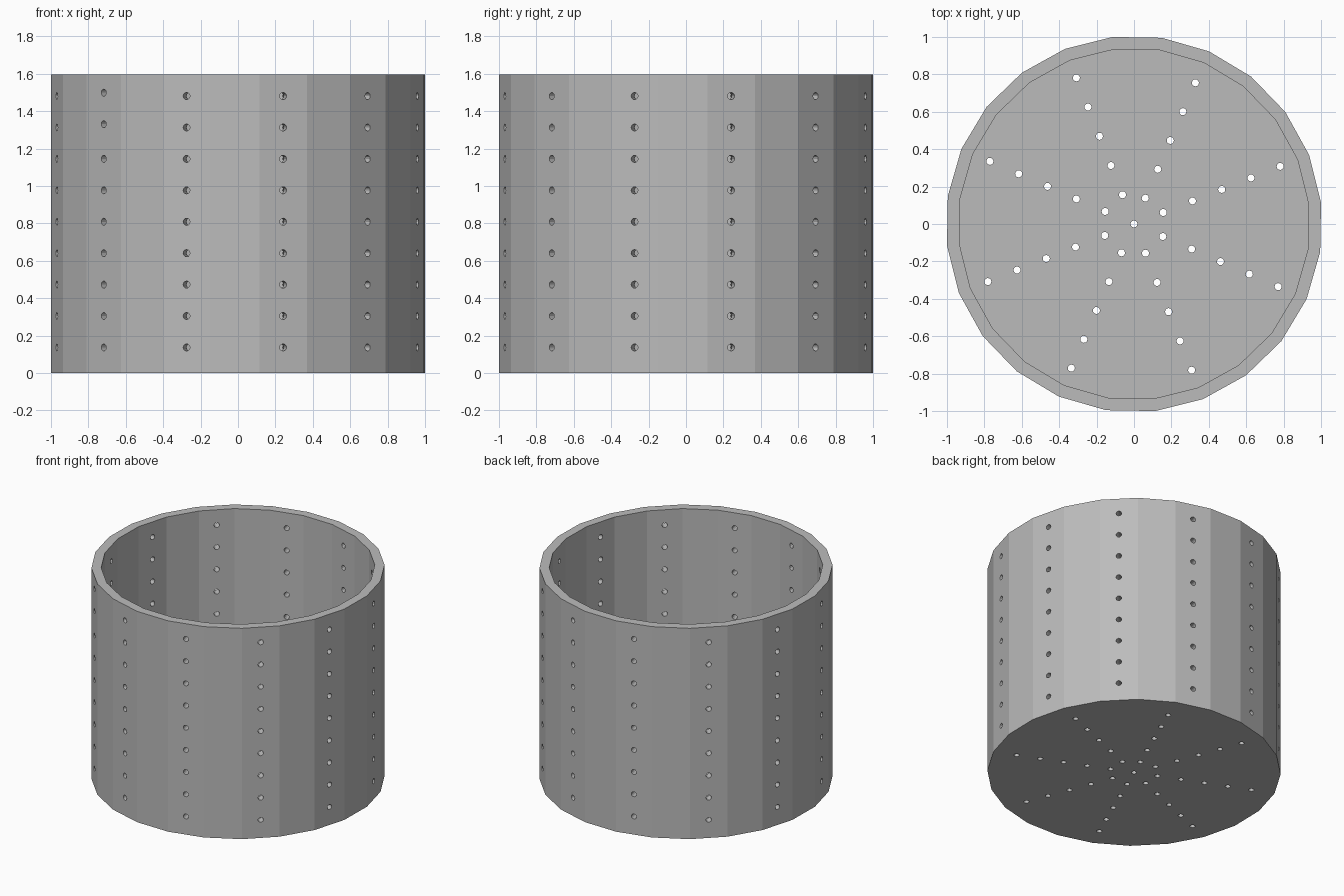
import bpy, bmesh
from math import radians, cos, sin
from mathutils import Matrix, Vector

cube = bpy.data.objects.get("Cube")
if cube:
    bpy.data.objects.remove(cube, do_unlink=True)

SIDES, HEIGHT, WALL = 24, 1.597, 0.067
TURN = radians(-1)
RADIUS = 1 / cos(radians(6.5))
STEP, HOLE = 0.168, 0.019

grey = bpy.data.materials.new("plain grey")
grey.use_nodes = True
colour = (0.5, 0.5, 0.5, 1)
grey.diffuse_color = colour
grey.node_tree.nodes["Principled BSDF"].inputs["Base Color"].default_value = colour


def make_object(name, bm):
    mesh = bpy.data.meshes.new(name)
    bm.to_mesh(mesh)
    bm.free()
    mesh.materials.append(grey)
    obj = bpy.data.objects.new(name, mesh)
    bpy.context.collection.objects.link(obj)
    return obj


def add_drill(bm, centre, direction):
    turn = direction.to_track_quat("Z", "Y").to_matrix().to_4x4()
    bmesh.ops.create_cone(bm, cap_ends=True, segments=12, radius1=HOLE, radius2=HOLE,
                          depth=0.16, matrix=Matrix.Translation(centre) @ turn)


# Open pot: faceted cylinder with a flat side to each axis, hollowed from the top
bm = bmesh.new()
bmesh.ops.create_cone(bm, cap_ends=True, segments=SIDES, radius1=RADIUS, radius2=RADIUS,
                      depth=HEIGHT, matrix=Matrix.Translation((0, 0, HEIGHT / 2))
                      @ Matrix.Rotation(radians(7.5) + TURN, 4, "Z"))
top = max(bm.faces, key=lambda f: f.calc_center_median().z)
bmesh.ops.inset_region(bm, faces=[top], thickness=WALL)
floor = bmesh.ops.extrude_discrete_faces(bm, faces=[top])["faces"][0]
bmesh.ops.translate(bm, verts=floor.verts, vec=(0, 0, WALL - HEIGHT))
bmesh.ops.recalc_face_normals(bm, faces=bm.faces)
pot = make_object("perforated_pot", bm)

# Drills for the wall: twelve columns of nine, two of them a little high
bm = bmesh.new()
for column in range(12):
    angle = radians(15 + 30 * column) + TURN
    outward = Vector((cos(angle), sin(angle), 0))
    for row in range(9):
        lift = 0.018 if column == 7 and row > 6 else 0
        z = 0.137 + STEP * row + lift
        add_drill(bm, outward * 0.97 + Vector((0, 0, z)), outward)

# Drills for the floor: centre hole and eight rays of five
up = Vector((0, 0, 1))
add_drill(bm, Vector((0, 0, WALL / 2)), up)
for ray in range(8):
    angle = radians(22.5 + 45 * ray) + TURN
    for ring in range(1, 6):
        r = STEP * ring - (0.017 if ray == 1 else 0)
        add_drill(bm, Vector((r * cos(angle), r * sin(angle), WALL / 2)), up)
drills = make_object("hole_drills", bm)
drills.hide_render = True

# Cut all holes, then drop the drills
cut = pot.modifiers.new("holes", "BOOLEAN")
cut.operation = "DIFFERENCE"
cut.solver = "EXACT"
cut.object = drills
bpy.context.view_layer.objects.active = pot
pot.select_set(True)
bpy.ops.object.modifier_apply(modifier=cut.name)
bpy.data.objects.remove(drills, do_unlink=True)
